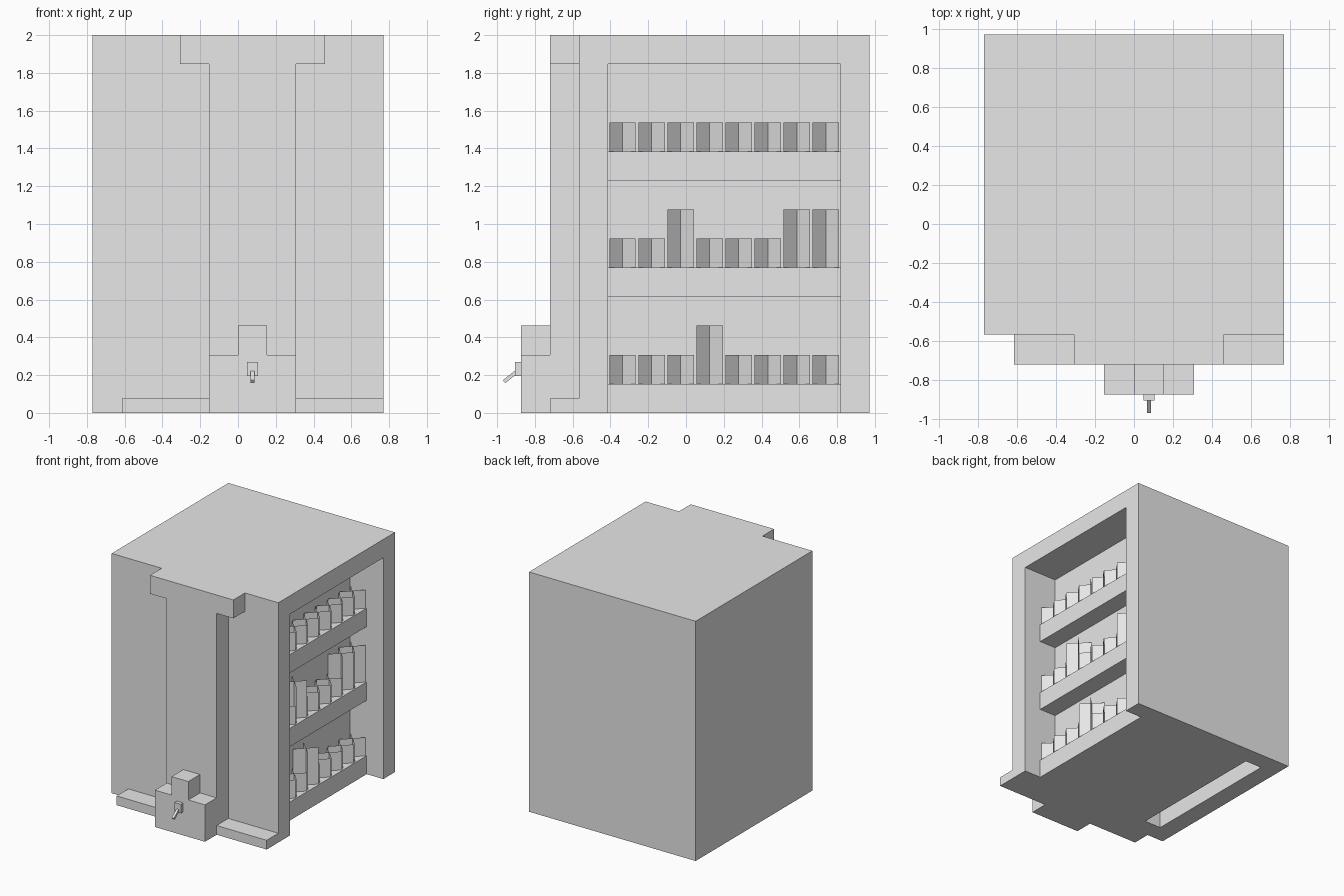
import bpy
import bmesh
import math
from mathutils import Matrix, Vector

cube = bpy.data.objects.get("Cube")
if cube:
    bpy.data.objects.remove(cube, do_unlink=True)

U = 2 / 13  # one building block
GREY = (0.8, 0.8, 0.8, 1)
mat = bpy.data.materials.new("plain_grey")
mat.use_nodes = True
mat.diffuse_color = GREY
mat.node_tree.nodes["Principled BSDF"].inputs["Base Color"].default_value = GREY


def finish(name, bm):
    mesh = bpy.data.meshes.new(name)
    bm.to_mesh(mesh)
    bm.free()
    mesh.materials.append(mat)
    obj = bpy.data.objects.new(name, mesh)
    bpy.context.collection.objects.link(obj)
    return obj


def box(name, x, y, z, turn=0):
    """Box from ranges on each axis, optionally tilted about x."""
    centre = Vector([(a + b) / 2 for a, b in (x, y, z)])
    size = [b - a for a, b in (x, y, z)]
    bm = bmesh.new()
    bmesh.ops.create_cube(bm, size=1, matrix=Matrix.Translation(centre)
                          @ Matrix.Rotation(turn, 4, "X") @ Matrix.Diagonal((*size, 1)))
    return finish(name, bm)


def carve(obj, cutters):
    for cutter in cutters:
        cutter.hide_render = True
        mod = obj.modifiers.new("carve", "BOOLEAN")
        mod.operation, mod.solver, mod.object = "DIFFERENCE", "EXACT", cutter
    bpy.context.view_layer.update()
    graph = bpy.context.evaluated_depsgraph_get()
    mesh = bpy.data.meshes.new_from_object(obj.evaluated_get(graph))
    obj.modifiers.clear()
    obj.data = mesh
    for cutter in cutters:
        bpy.data.objects.remove(cutter, do_unlink=True)


SIDE = 5 * U
FRONT, BACK = -0.567, -0.567 + 10 * U
BAY = (FRONT + U, BACK - U)

# Main body with an open shelf bay and a slot underneath
body = box("body", (-SIDE, SIDE), (FRONT, BACK), (0, 2))
carve(body, [
    box("bay_cutter", (3 * U, SIDE + U), BAY, (-U, 12 * U)),
    box("slot_cutter", (-4 * U, -3 * U), BAY, (-U, 12 * U)),
])

# Front column, cap and low ledges
STEP = (FRONT - U, FRONT)
box("front_column", (-U, 2 * U), STEP, (0, 12 * U))
box("column_cap", (-2 * U, 3 * U), STEP, (12 * U, 2))
box("right_ledge", (-4 * U, -U), STEP, (0, U / 2))
box("left_ledge", (2 * U, SIDE), STEP, (0, U / 2))

# Tap housing and tap
HOUSING = (FRONT - 2 * U, FRONT - U)
box("tap_housing", (-U, 2 * U), HOUSING, (0, 2 * U))
box("tap_housing_top", (0, U), HOUSING, (2 * U, 3 * U))
box("tap_mount", (0.048, 0.106), (HOUSING[0] - 0.03, HOUSING[0]), (0.195, 0.27))
box("tap_lever", (0.067, 0.087), (-0.972, -0.892), (0.18, 0.2), math.radians(38))


def crossed_plates(name, y, z, height):
    """Two upright sheets crossing on the diagonals of one block."""
    bm = bmesh.new()
    r = 0.455 * U
    cx, cy = 3.5 * U, y + U / 2
    for s in (-1, 1):
        ends = [(cx - r, cy - s * r), (cx + r, cy + s * r)]
        low = [bm.verts.new((*p, z)) for p in ends]
        high = [bm.verts.new((*p, z + height)) for p in reversed(ends)]
        bm.faces.new(low + high)
    return finish(name, bm)


# Shelves, each holding a row of eight crossed plates, some double height
for level, tall in enumerate(({3}, {2, 6, 7}, set())):
    z = level * 4 * U
    box(f"shelf_{level + 1}", (3 * U, 4 * U), BAY, (z, z + U))
    for i in range(8):
        crossed_plates(f"stock_{level + 1}_{i + 1}", BAY[0] + i * U, z + U,
                       2 * U if i in tall else U)
